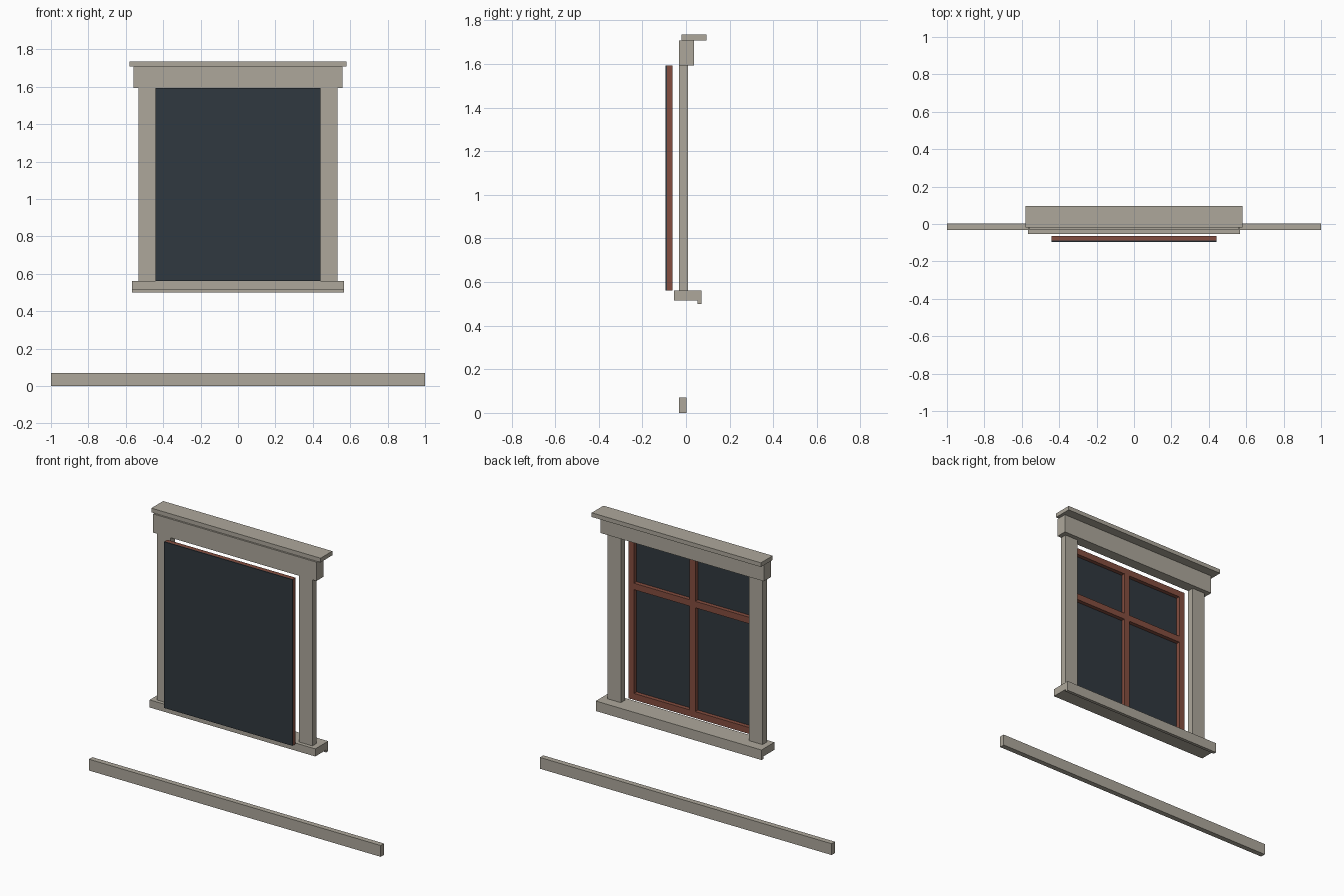
import bpy, bmesh

if "Cube" in bpy.data.objects:
    bpy.data.objects.remove(bpy.data.objects["Cube"])

def material(name, color):
    m = bpy.data.materials.new(name)
    m.diffuse_color = color
    m.use_nodes = True
    m.node_tree.nodes["Principled BSDF"].inputs["Base Color"].default_value = m.diffuse_color
    return m

STONE = material("stone", (0.42, 0.39, 0.33, 1))
WOOD = material("red_wood", (0.23, 0.075, 0.05, 1))
GLASS = material("dark_glass", (0.03, 0.04, 0.05, 1))

def prism(name, profile, x0, x1, mat):
    """Extrude a closed (y, z) profile from x0 to x1."""
    bm = bmesh.new()
    face = bm.faces.new([bm.verts.new((x0, y, z)) for y, z in profile])
    ext = bmesh.ops.extrude_face_region(bm, geom=[face])
    verts = [v for v in ext["geom"] if isinstance(v, bmesh.types.BMVert)]
    bmesh.ops.translate(bm, verts=verts, vec=(x1 - x0, 0, 0))
    bmesh.ops.recalc_face_normals(bm, faces=bm.faces)
    mesh = bpy.data.meshes.new(name)
    bm.to_mesh(mesh)
    bm.free()
    mesh.materials.append(mat)
    ob = bpy.data.objects.new(name, mesh)
    bpy.context.collection.objects.link(ob)
    return ob

def box(name, x, y, z, mat):
    return prism(name, [(y[0], z[0]), (y[1], z[0]), (y[1], z[1]), (y[0], z[1])], x[0], x[1], mat)

BOTTOM, TOP, HALF = 0.562, 1.592, 0.44

# Stone surround
box("base_strip", (-1, 1), (-0.031, 0.002), (0, 0.07), STONE)
box("lintel", (-0.56, 0.56), (-0.031, 0.037), (TOP, 1.708), STONE)
box("cornice_cap", (-0.58, 0.58), (-0.02, 0.095), (1.708, 1.734), STONE)
for side, s in (("left", -1), ("right", 1)):
    box(side + "_jamb", sorted((s * HALF, s * 0.532)), (-0.031, 0.01), (BOTTOM, TOP), STONE)

# Sill with a drip lip along its outer edge
prism("sill", [(-0.054, 0.515), (0.052, 0.515), (0.052, 0.5), (0.072, 0.5),
               (0.072, BOTTOM), (-0.054, BOTTOM)], -0.568, 0.568, STONE)

# Glass sheet
box("glass", (-HALF, HALF), (-0.095, -0.088), (BOTTOM, TOP), GLASS)

# Wooden sash: outer frame and cross bars
DEPTH, W, BAR, RAIL = (-0.09, -0.063), 0.04, 0.02, 1.265
for side, s in (("left", -1), ("right", 1)):
    box(side + "_stile", sorted((s * HALF, s * (HALF - W))), DEPTH, (BOTTOM, TOP), WOOD)
box("bottom_rail", (-HALF + W, HALF - W), DEPTH, (BOTTOM, BOTTOM + W), WOOD)
box("top_rail", (-HALF + W, HALF - W), DEPTH, (TOP - W, TOP), WOOD)
box("centre_bar", (-BAR, BAR), DEPTH, (BOTTOM + W, TOP - W), WOOD)
for side, s in (("left", -1), ("right", 1)):
    box(side + "_cross_bar", sorted((s * BAR, s * (HALF - W))), DEPTH, (RAIL - BAR, RAIL + BAR), WOOD)
